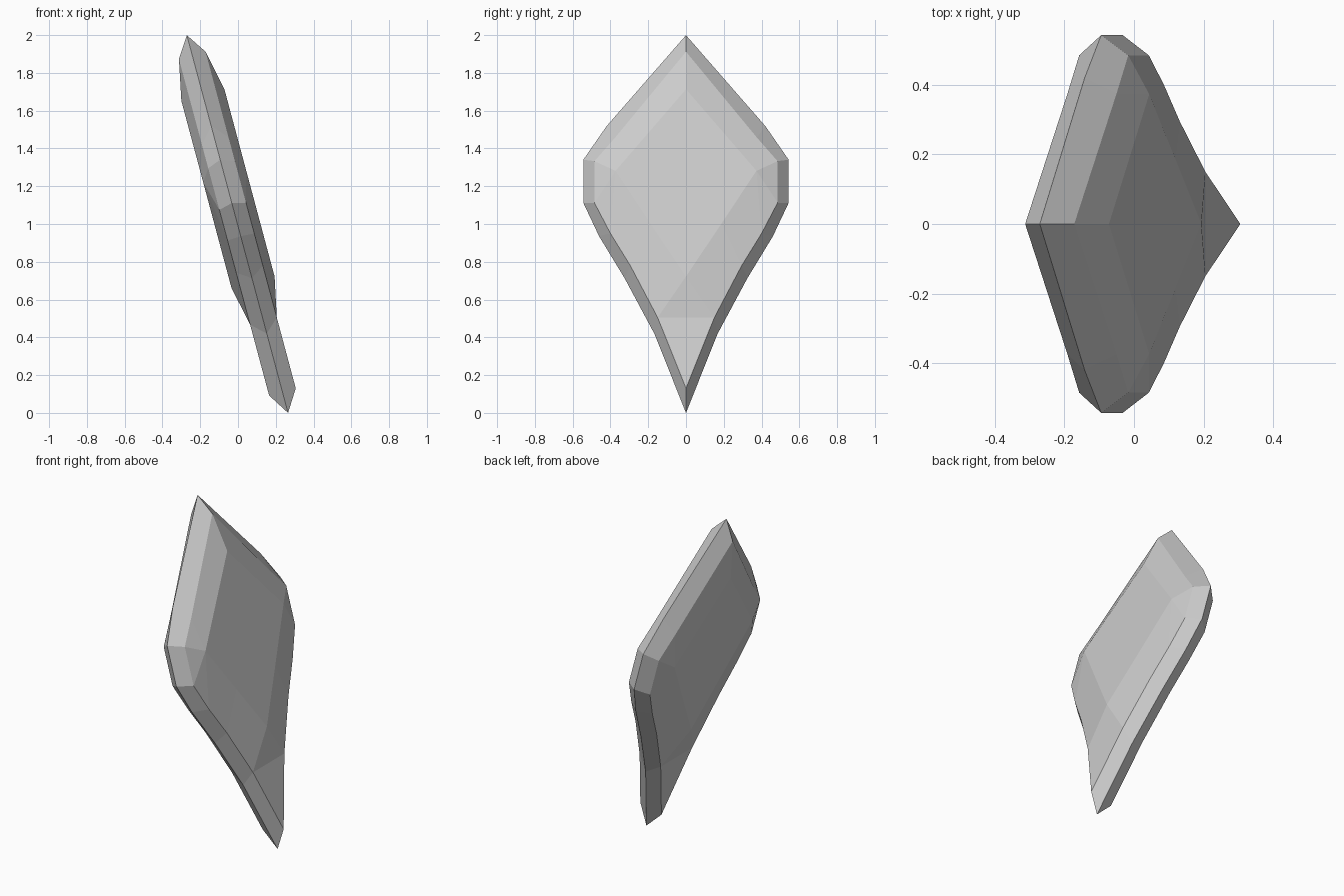
import bpy, bmesh, math
from mathutils import Vector

if "Cube" in bpy.data.objects:
    bpy.data.objects.remove(bpy.data.objects["Cube"])

TILT = math.radians(15)
AXIS = Vector((-math.sin(TILT), 0, math.cos(TILT)))    # along the slab
NORMAL = Vector((math.cos(TILT), 0, math.sin(TILT)))   # through the slab
BASE = Vector((0.265, 0, 0))

# half outlines (width, distance along slab), top to bottom tip
RIM = [(0, 2.07), (.42, 1.572), (.543, 1.388), (.543, 1.15),
       (.46, .968), (.325, .738), (.168, .435), (0, 0)]
RING = [(0, 1.96), (.375, 1.49), (.485, 1.36), (.485, 1.132),
        (.40, .964), (.295, .788), (.15, .503), (0, .115)]
PLATE = [(0, 1.742), (.373, 1.295), (.187, 1.005), (0, .716)]

bm = bmesh.new()


def row(points, sy, n):
    return [bm.verts.new(BASE + Vector((0, sy * y, 0)) + AXIS * u + NORMAL * n)
            for y, u in points]


for side in (1, -1):          # both broad faces
    for sy in (1, -1):        # both halves
        rim = row(RIM, sy, 0)
        ring = row(RING, sy, side * .073)
        plate = row(PLATE, sy, side * .118)
        # sharp outer bevel
        for i in range(7):
            bm.faces.new((rim[i], rim[i + 1], ring[i + 1], ring[i]))
        # shallow inner bevel
        bm.faces.new((ring[0], ring[1], plate[1], plate[0]))
        for i in (1, 2, 3):
            bm.faces.new((ring[i], ring[i + 1], plate[1]))
        bm.faces.new((ring[4], ring[5], plate[2], plate[1]))
        bm.faces.new((ring[5], ring[6], plate[3], plate[2]))
        # flat middle plate
        bm.faces.new(plate)
        # lower point, split straight across
        mid = row([(0, .503)], sy, side * .073)[0]
        bm.faces.new((plate[3], ring[6], mid))
        bm.faces.new((mid, ring[6], ring[7]))

bmesh.ops.remove_doubles(bm, verts=bm.verts, dist=.0005)
bmesh.ops.recalc_face_normals(bm, faces=bm.faces)

mesh = bpy.data.meshes.new("crystal_slab")
bm.to_mesh(mesh)
bm.free()
grey = bpy.data.materials.new("light grey")
grey.diffuse_color = (.6, .6, .6, 1)
grey.use_nodes = True
grey.node_tree.nodes["Principled BSDF"].inputs["Base Color"].default_value = grey.diffuse_color
mesh.materials.append(grey)
slab = bpy.data.objects.new("crystal_slab", mesh)
bpy.context.collection.objects.link(slab)
